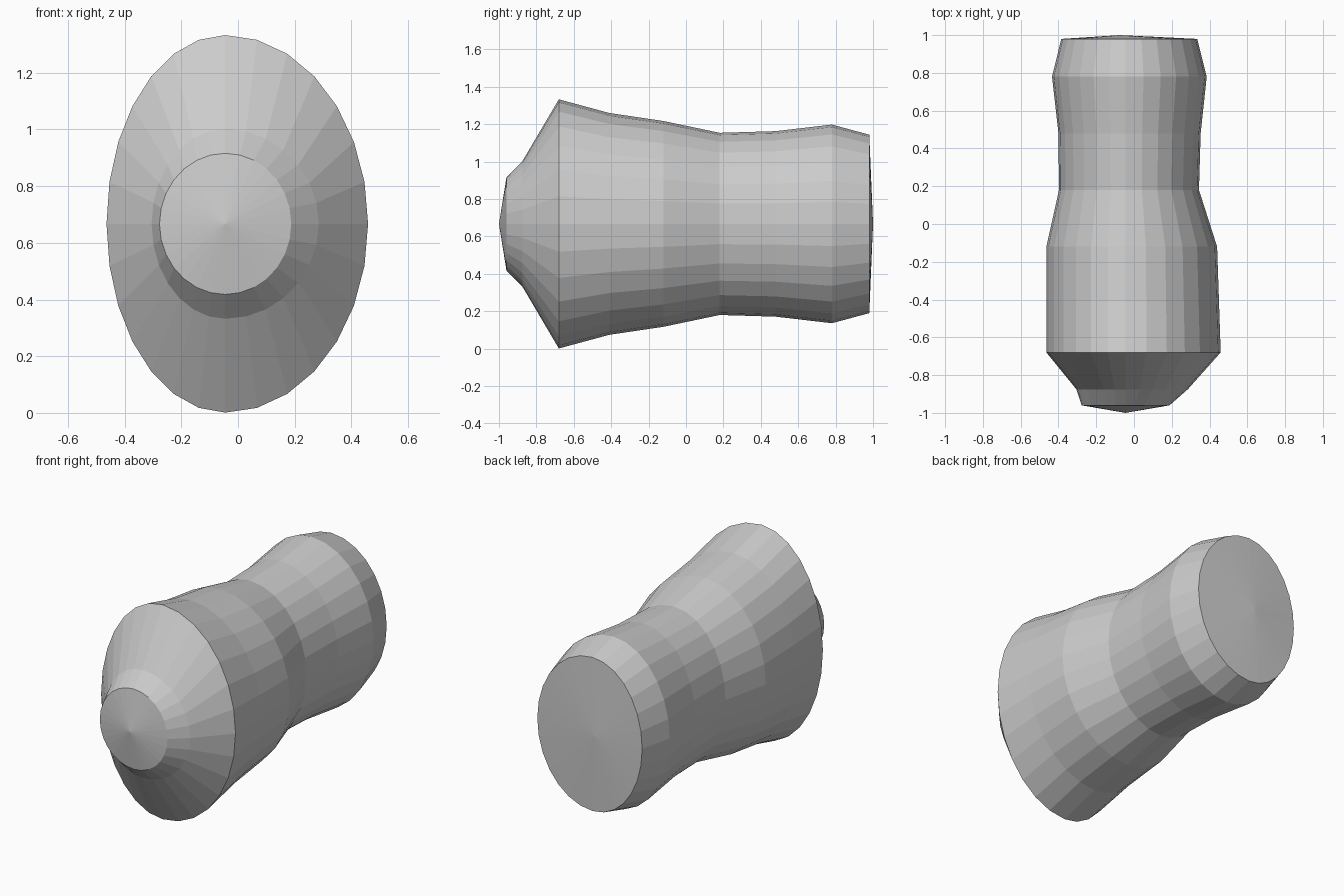
import bpy, bmesh
from math import sin, cos, tau

if "Cube" in bpy.data.objects:
    bpy.data.objects.remove(bpy.data.objects["Cube"])

SIDES = 28
CX, CZ = -0.045, 0.667   # axis of the body

# Cross-sections from front to back: y, left x, right x, half height
RINGS = [
    (-0.96, -0.277, 0.188, 0.249),
    (-0.875, -0.305, 0.285, 0.335),
    (-0.68, -0.464, 0.459, 0.666),
    (-0.41, -0.464, 0.45, 0.593),
    (-0.12, -0.464, 0.44, 0.55),
    (0.18, -0.397, 0.344, 0.487),
    (0.48, -0.40, 0.353, 0.496),
    (0.78, -0.434, 0.385, 0.531),
    (0.98, -0.385, 0.335, 0.477),
]

bm = bmesh.new()


def add_ring(y, left, right, half_h):
    """Oval whose left and right halves have their own widths."""
    verts = []
    for i in range(SIDES):
        a = tau * i / SIDES
        s = sin(a)
        width = (right - CX) if s > 0 else (CX - left)
        verts.append(bm.verts.new((CX + width * s, y, CZ + half_h * cos(a))))
    return verts


def cap(ring, apex):
    """Shallow cone closing one end."""
    tip = bm.verts.new(apex)
    for i in range(SIDES):
        bm.faces.new((ring[i], ring[(i + 1) % SIDES], tip))


# Lofted body
rings = [add_ring(*r) for r in RINGS]
for a, b in zip(rings, rings[1:]):
    for i in range(SIDES):
        j = (i + 1) % SIDES
        bm.faces.new((a[i], a[j], b[j], b[i]))

# Shallow pointed ends
cap(rings[0], (CX, -1.0, CZ))
cap(rings[-1], (-0.075, 1.0, CZ))

bmesh.ops.recalc_face_normals(bm, faces=bm.faces)
mesh = bpy.data.meshes.new("waisted_body")
bm.to_mesh(mesh)
bm.free()
bpy.context.collection.objects.link(bpy.data.objects.new("waisted_body", mesh))
